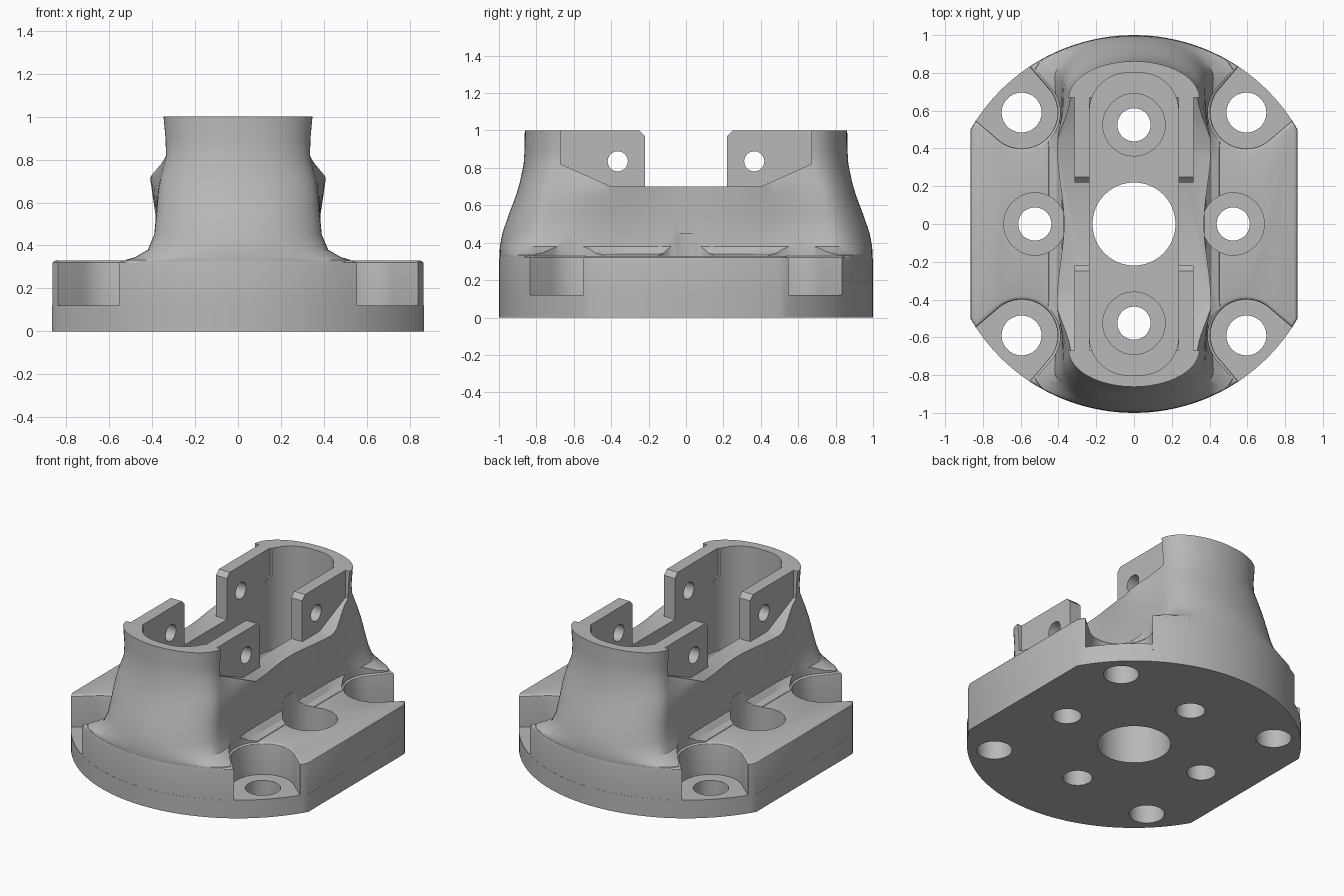
import bpy, bmesh, math
from mathutils import Vector

if "Cube" in bpy.data.objects:
    bpy.data.objects.remove(bpy.data.objects["Cube"])

grey = bpy.data.materials.new("grey")
grey.diffuse_color = (0.48, 0.48, 0.48, 1)
grey.use_nodes = True
grey.node_tree.nodes["Principled BSDF"].inputs["Base Color"].default_value = grey.diffuse_color


def make_object(name, bm):
    bmesh.ops.recalc_face_normals(bm, faces=bm.faces)
    me = bpy.data.meshes.new(name)
    bm.to_mesh(me)
    bm.free()
    me.materials.append(grey)
    ob = bpy.data.objects.new(name, me)
    bpy.context.collection.objects.link(ob)
    return ob


def loft(name, rings):
    """Closed solid through rings of equal length."""
    bm = bmesh.new()
    vs = [[bm.verts.new(p) for p in r] for r in rings]
    n = len(vs[0])
    for a, b in zip(vs, vs[1:]):
        for i in range(n):
            j = (i + 1) % n
            bm.faces.new((a[i], a[j], b[j], b[i]))
    bm.faces.new(vs[0])
    bm.faces.new(vs[-1])
    return make_object(name, bm)


def prism(name, pts, z0, z1):
    return loft(name, [[(x, y, z) for x, y in pts] for z in (z0, z1)])


def prism_x(name, pts, x0, x1):
    return loft(name, [[(x, y, z) for y, z in pts] for x in (x0, x1)])


def circle(cx, cy, r, n=40):
    return [(cx + r * math.cos(2 * math.pi * i / n), cy + r * math.sin(2 * math.pi * i / n)) for i in range(n)]


def volume(me):
    bm = bmesh.new()
    bm.from_mesh(me)
    v = bm.calc_volume(signed=True)
    bm.free()
    return v


def boolean(ob, other, op='DIFFERENCE'):
    """Applies a boolean, keeping the first solver result with a sane volume."""
    before = volume(ob.data)
    low, high = (before * 1.001, before * 4) if op == 'UNION' else (before * 0.4, before * 1.0001)
    for solver in ('MANIFOLD', 'EXACT', 'FLOAT'):
        m = ob.modifiers.new("bool", 'BOOLEAN')
        m.object, m.operation, m.solver = other, op, solver
        bpy.context.view_layer.update()
        deps = bpy.context.evaluated_depsgraph_get()
        me = bpy.data.meshes.new_from_object(ob.evaluated_get(deps))
        ob.modifiers.remove(m)
        if low <= volume(me) <= high:
            ob.data = me
            break
    bpy.data.objects.remove(other, do_unlink=True)


corners = [(sx, sy) for sx in (-1, 1) for sy in (-1, 1)]
FLAT = 0.865
A0 = math.acos(FLAT)


def mirror4(q):
    """Full loop from a first-quadrant run that ends on the y axis."""
    half = q + [(-x, y) for x, y in q[-2::-1]]
    return half + [(-x, -y) for x, y in half]


# pocket outline in the first quadrant: inner arc and flared sides out to the rim
D, P, C = Vector((1, 1)).normalized(), Vector((1, -1)).normalized(), Vector((0.595, 0.59))


def pocket_run(grow=0.0, reach=None):
    def side(s):
        t = 0.0
        while True:
            q = C + D * t + P * s * (0.19 + grow + 0.08 * t)
            if (t >= reach if reach else q.length >= 1):
                return q
            t += 0.002
    arc = [C + (P * math.cos(a) - D * math.sin(a)) * (0.19 + grow)
           for a in (math.pi * i / 24 for i in range(25))]
    return [tuple(p) for p in [side(1)] + arc + [side(-1)]]


# flange: plain lower disc with flats, notched upper slab with a soft rim
q = [(math.cos(a), math.sin(a)) for a in (A0 + (math.pi / 2 - A0) * i / 24 for i in range(25))]
base = prism("mounting_base", mirror4(q), 0, 0.12)

run = pocket_run()
end = math.atan2(run[-1][1], run[-1][0])
q = [(FLAT, math.sin(A0))] + run
q += [(math.cos(a), math.sin(a)) for a in (end + (math.pi / 2 - end) * i / 16 for i in range(1, 17))]
top = [Vector(p) * 0.9993 for p in mirror4(q)]


def inset(pts, d):
    out = []
    for i, p in enumerate(pts):
        e = (p - pts[i - 1]).normalized()
        f = (pts[(i + 1) % len(pts)] - p).normalized()
        n = Vector((-e.y - f.y, e.x + f.x)).normalized()
        out.append(p + n * d / max(0.5, n.dot(Vector((-e.y, e.x)))))
    return out


upper = loft("upper_slab", [[(p.x, p.y, z) for p in inset(top, d)] for z, d in
                            ((0.08, 0), (0.312, 0), (0.321, 0.002), (0.327, 0.008), (0.33, 0.018))])
boolean(base, upper, 'UNION')

# tower sections: height, half width at middle / shoulder / end, end arc start, end reach
SECTIONS = [
    (0.300, 0.47, 0.47, 0.56, 0.78, 1.000),
    (0.333, 0.45, 0.45, 0.53, 0.78, 1.000),
    (0.345, 0.41, 0.41, 0.48, 0.78, 0.998),
    (0.380, 0.38, 0.38, 0.42, 0.77, 0.995),
    (0.450, 0.372, 0.375, 0.39, 0.76, 0.982),
    (0.550, 0.370, 0.385, 0.380, 0.74, 0.948),
    (0.650, 0.370, 0.400, 0.372, 0.72, 0.910),
    (0.720, 0.370, 0.410, 0.360, 0.70, 0.889),
    (0.820, 0.360, 0.370, 0.335, 0.67, 0.868),
    (0.900, 0.350, 0.350, 0.338, 0.665, 0.863),
    (1.000, 0.350, 0.350, 0.347, 0.665, 0.862)]


def section(z, w0, w4, w6, ys, ye):
    def ease(a, b, t):
        return a + (b - a) * t * t * (3 - 2 * t)
    quarter = [(ease(w0, w4, i / 6), 0.4 * i / 6) for i in range(7)]
    quarter += [(ease(w4, w6, i / 5), 0.4 + (ys - 0.4) * i / 5) for i in range(1, 6)]
    for i in range(1, 15):
        t = math.pi / 2 * i / 14
        quarter.append((w6 * math.cos(t), ys + (ye - ys) * math.sin(t)))
    half = quarter + [(-x, y) for x, y in quarter[-2::-1]]
    full = half + [(x, -y) for x, y in half[-2:0:-1]]
    out = []
    for x, y in full:
        k = min(1, 0.997 / math.hypot(x, y))
        out.append((x * k, y * k, z))
    return out


tower = loft("tower", [section(*s) for s in SECTIONS])
for sx, sy in corners:
    pts = [(x * sx, y * sy) for x, y in pocket_run(0.014, 0.45)]
    boolean(tower, prism("pocket_cutter", pts, 0.2, 0.62))

# saddle cut with sloping shoulders
boolean(tower, prism_x("saddle_cutter", [(-0.4, 0.7), (0.4, 0.7), (0.67, 0.82), (0.67, 1.2),
                                         (-0.67, 1.2), (-0.67, 0.82)], -1, 1))
boolean(base, tower, 'UNION')

# inner slot with rounded ends
slot = []
for cx, cy, s in ((0.035, 0.6, 0), (-0.035, 0.6, 1), (-0.035, -0.6, 2), (0.035, -0.6, 3)):
    for i in range(13):
        t = math.pi / 2 * (s + i / 12)
        slot.append((cx + 0.2 * math.cos(t), cy + 0.2 * math.sin(t)))
boolean(base, prism("slot_cutter", slot, 0.3315, 1.2))

# centre bore, counterbored screw holes and corner holes
boolean(base, prism("bore_cutter", circle(0, 0, 0.22), -0.1, 0.6))
for x, y in ((0.525, 0), (-0.525, 0), (0, 0.525), (0, -0.525)):
    boolean(base, prism("counterbore_cutter", circle(x, y, 0.165), 0.122, 0.45))
    boolean(base, prism("hole_cutter", circle(x, y, 0.088, 28), -0.1, 0.3))
for sx, sy in corners:
    boolean(base, prism("hole_cutter", circle(0.595 * sx, 0.59 * sy, 0.106, 28), -0.1, 0.3))

# four pierced tabs standing on the saddle
tabs = []
for sx, sy in corners:
    prof = [(0.22, 0.69), (0.22, 0.97), (0.25, 1.0), (0.675, 1.0), (0.675, 0.78), (0.6, 0.69)]
    tab = prism_x("tab", [(y * sy, z) for y, z in prof], 0.235 * sx, 0.315 * sx)
    boolean(tab, prism_x("pin_cutter", circle(0.365 * sy, 0.835, 0.054, 24), -1, 1))
    tabs.append(tab)

for ob in [base] + tabs:
    bpy.ops.object.select_all(action='DESELECT')
    ob.select_set(True)
    bpy.context.view_layer.objects.active = ob
    bpy.ops.object.shade_smooth_by_angle(angle=math.radians(32))
